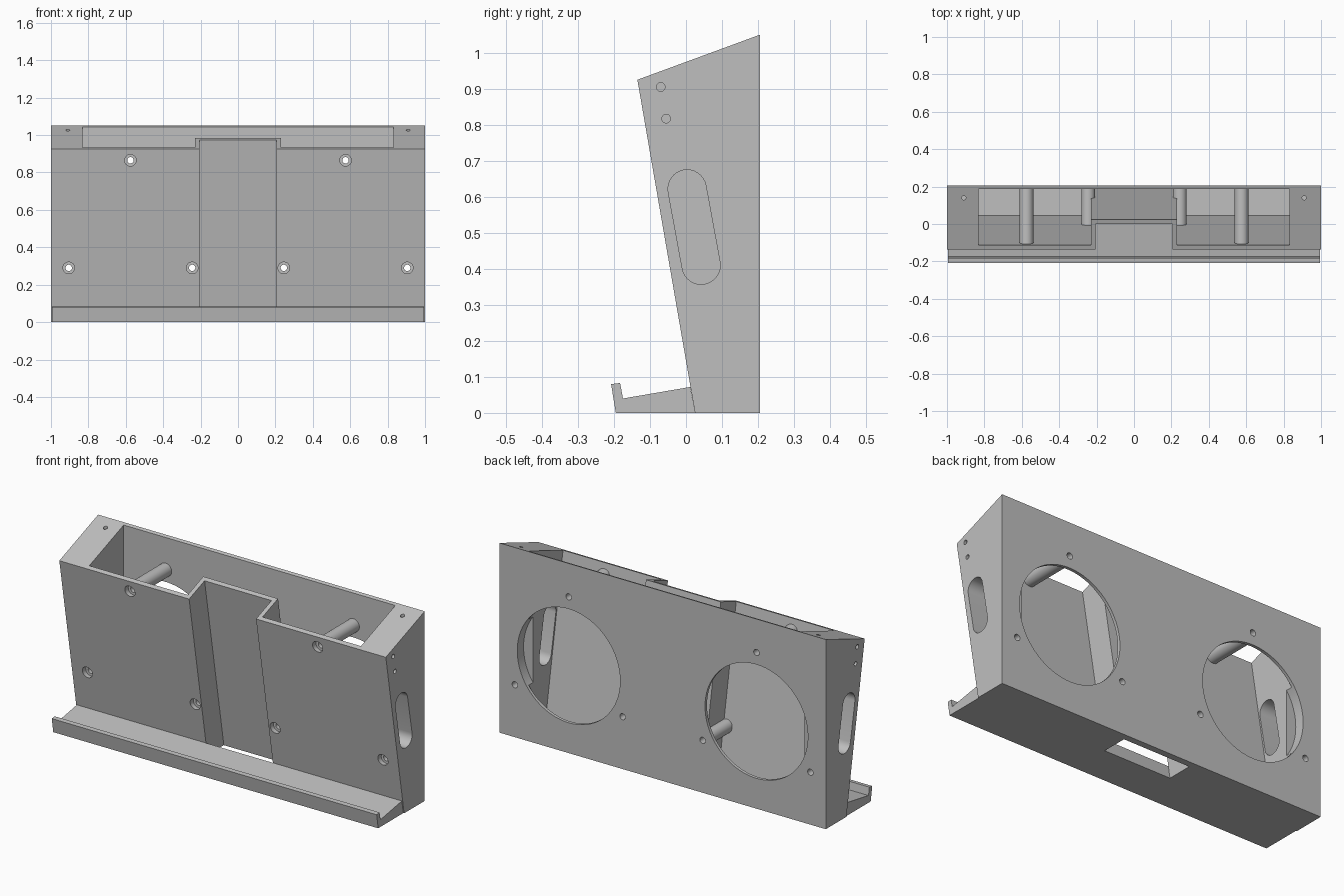
import bpy, bmesh, math
from mathutils import Matrix, Vector

cube = bpy.data.objects.get("Cube")
if cube:
    bpy.data.objects.remove(cube, do_unlink=True)

grey = bpy.data.materials.new("plain_grey")
grey.use_nodes = True
grey.diffuse_color = (0.52, 0.52, 0.52, 1)
grey.node_tree.nodes["Principled BSDF"].inputs["Base Color"].default_value = grey.diffuse_color

WALL = 0.024
BACK = 0.205


def front(z):
    """Depth of the sloping front face at a height."""
    return 0.025 - 0.173 * z


def finish(bm, name):
    bmesh.ops.recalc_face_normals(bm, faces=bm.faces)
    mesh = bpy.data.meshes.new(name)
    bm.to_mesh(mesh)
    bm.free()
    obj = bpy.data.objects.new(name, mesh)
    bpy.context.collection.objects.link(obj)
    return obj


def prism(name, profile, x0, x1):
    """Extrude a (y, z) profile along x."""
    bm = bmesh.new()
    face = bm.faces.new([bm.verts.new((x0, y, z)) for y, z in profile])
    new = bmesh.ops.extrude_face_region(bm, geom=[face])["geom"]
    bmesh.ops.translate(bm, vec=(x1 - x0, 0, 0),
                        verts=[v for v in new if isinstance(v, bmesh.types.BMVert)])
    return finish(bm, name)


def slab(name, near, far, z0, z1, half):
    """Prism parallel to the sloping front, between two depths behind it."""
    return prism(name, [(front(z0) + near, z0), (front(z0) + far, z0),
                        (front(z1) + far, z1), (front(z1) + near, z1)], -half, half)


def rod(name, start, end, radius, sides=48):
    a, b = Vector(start), Vector(end)
    turn = (b - a).to_track_quat("Z", "Y").to_matrix().to_4x4()
    bm = bmesh.new()
    bmesh.ops.create_cone(bm, cap_ends=True, segments=sides, radius1=radius, radius2=radius,
                          depth=(b - a).length,
                          matrix=Matrix.Translation((a + b) / 2) @ turn)
    return finish(bm, name)


def combine(target, tool, operation="DIFFERENCE"):
    """Apply a boolean and discard the tool."""
    mod = target.modifiers.new("cut", "BOOLEAN")
    mod.operation, mod.solver, mod.object = operation, "EXACT", tool
    bpy.context.view_layer.update()
    graph = bpy.context.evaluated_depsgraph_get()
    mesh = bpy.data.meshes.new_from_object(target.evaluated_get(graph))
    target.modifiers.clear()
    target.data = mesh
    bpy.data.objects.remove(tool, do_unlink=True)


# Wedge-shaped housing
housing = prism("housing", [(front(0), 0), (BACK, 0), (BACK, 1.05), (-0.135, 0.925)], -1, 1)

# Hollow interior, leaving walls around the central channel
cavity = prism("cavity", [(front(0.02) + WALL, 0.02), (0.188, 0.02),
                          (0.188, 1.2), (front(1.2) + WALL, 1.2)], -0.832, 0.832)
combine(cavity, slab("channel_walls", -0.2, 0.144 + WALL, -0.1, 1.3, 0.205 + WALL))
combine(housing, cavity)
combine(housing, slab("channel", -0.2, 0.144, -0.1, 1.3, 0.205))

# Screw posts and their counterbored holes
screws = [(side * x, z) for side in (-1, 1) for x, z in ((0.575, 0.865), (0.905, 0.29), (0.245, 0.29))]
for x, z in screws:
    if abs(x) < 0.8:
        combine(housing, rod("post", (x, front(z) + 0.013, z), (x, 0.196, z), 0.037), "UNION")
for x, z in screws:
    combine(housing, rod("screw_hole", (x, -0.4, z), (x, 0.4, z), 0.017, 32))
    combine(housing, rod("counterbore", (x, -0.4, z), (x, front(z) + 0.03, z), 0.031, 32))

# Stadium outline of the side grips
grip = []
for cy, cz, start in ((0.003, 0.622, 0), (0.042, 0.41, math.pi)):
    for i in range(17):
        a = start + math.pi * i / 16 + 0.18
        grip.append((cy + 0.053 * math.cos(a), cz + 0.053 * math.sin(a)))

# Openings repeated on both sides
for s in (-1, 1):
    combine(housing, rod("round_opening", (s * 0.575, 0.15, 0.483), (s * 0.575, 0.3, 0.483), 0.315, 96))
    combine(housing, prism("grip_slot", grip, s * 0.78, s * 1.1))
    combine(housing, rod("top_pin_hole", (s * 0.91, 0.14, 0.92), (s * 0.91, 0.14, 1.2), 0.011, 24))
    for y, z in ((-0.07, 0.905), (-0.055, 0.817)):
        combine(housing, rod("side_pin_hole", (s * 0.9, y, z), (s * 1.1, y, z), 0.012, 24))

# Front ledge with raised lip
ledge = prism("front_ledge", [(0.025, 0), (0.012, 0.072), (-0.175, 0.04), (-0.183, 0.083),
                              (-0.208, 0.08), (-0.195, 0)], -0.995, 0.995)

for obj in (housing, ledge):
    obj.data.materials.clear()
    obj.data.materials.append(grey)
    bpy.ops.object.select_all(action="DESELECT")
    obj.select_set(True)
    bpy.context.view_layer.objects.active = obj
    bpy.ops.object.shade_smooth_by_angle(angle=math.radians(30))
